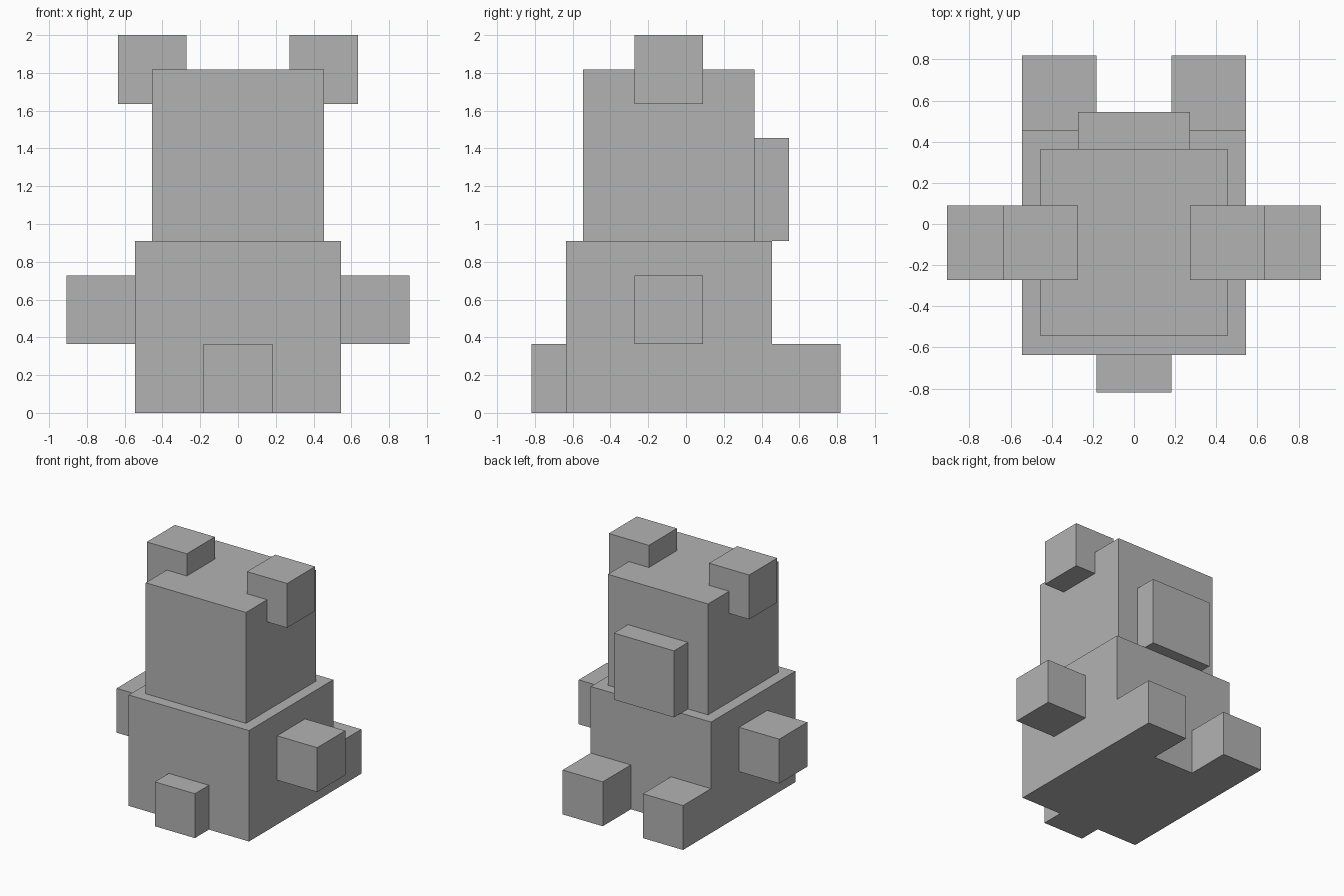
import bpy
from mathutils import Vector

U = 2 / 22  # the block grid: the model is 22 units tall

old = bpy.data.objects.get("Cube")
if old:
    bpy.data.objects.remove(old, do_unlink=True)

grey = bpy.data.materials.new("plain_grey")
grey.use_nodes = True
colour = (0.45, 0.45, 0.45, 1)
grey.diffuse_color = colour
grey.node_tree.nodes["Principled BSDF"].inputs["Base Color"].default_value = colour


def block(name, low, high):
    """Flat-sided box between two corners given in block units."""
    low, high = Vector(low) * U, Vector(high) * U
    bpy.ops.mesh.primitive_cube_add(size=1)
    obj = bpy.context.object
    obj.name = obj.data.name = name
    for v in obj.data.vertices:
        v.co = (low + high) / 2 + v.co * (high - low)
    obj.data.materials.append(grey)
    return obj


def pair(name, low, high):
    """A left block and its mirrored right twin."""
    block("left_" + name, low, high)
    block("right_" + name, (-high[0], *low[1:]), (-low[0], *high[1:]))


# Central parts
block("body", (-6, -7, 0), (6, 5, 10))
block("head", (-5, -6, 10), (5, 4, 20))
block("snout", (-3, 4, 10), (3, 6, 16))
block("tail", (-2, -9, 0), (2, -7, 4))

# Paired parts
pair("ear", (3, -3, 18), (7, 1, 22))
pair("arm", (6, -3, 4), (10, 1, 8))
pair("foot", (2, 5, 0), (6, 9, 4))
